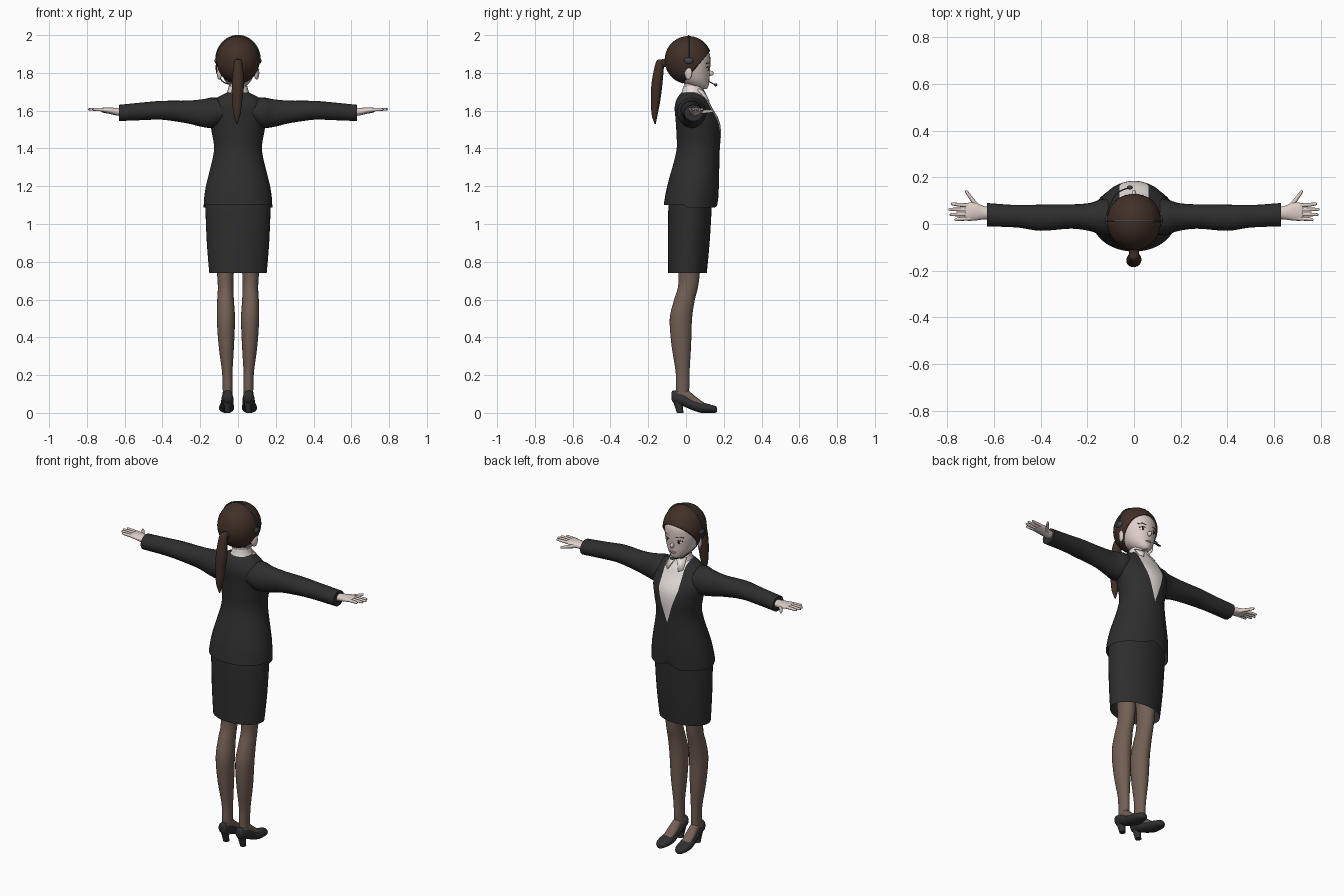
import bpy, bmesh, math
from mathutils import Vector

cube = bpy.data.objects.get("Cube")
if cube:
    bpy.data.objects.remove(cube, do_unlink=True)


def material(name, r, g, b):
    m = bpy.data.materials.new(name)
    m.use_nodes = True
    m.diffuse_color = (r, g, b, 1)
    bsdf = next(n for n in m.node_tree.nodes if n.type == 'BSDF_PRINCIPLED')
    bsdf.inputs["Base Color"].default_value = (r, g, b, 1)
    bsdf.inputs["Roughness"].default_value = .8
    return m


SUIT = material("suit charcoal", .027, .027, .028)
SHIRT = material("shirt white", .8, .74, .71)
SKIN = material("skin", .72, .61, .57)
HAIR = material("hair brown", .052, .029, .02)
TIGHTS = material("tights brown", .17, .115, .09)
SHOE = material("shoe black", .03, .03, .033)
HEADSET = material("headset grey", .05, .06, .07)
EYE = material("eye dark", .03, .02, .02)
LIP = material("lip pink", .5, .27, .25)


def finish(name, bm, *mats, angle=50):
    """Turn a bmesh into a smooth shaded object."""
    bmesh.ops.recalc_face_normals(bm, faces=bm.faces)
    mesh = bpy.data.meshes.new(name)
    bm.to_mesh(mesh)
    bm.free()
    obj = bpy.data.objects.new(name, mesh)
    bpy.context.collection.objects.link(obj)
    for m in mats:
        mesh.materials.append(m)
    bpy.ops.object.select_all(action='DESELECT')
    obj.select_set(True)
    bpy.context.view_layer.objects.active = obj
    bpy.ops.object.shade_smooth_by_angle(angle=math.radians(angle))
    return obj


def smooth_rows(rows, steps=4):
    """Catmull-Rom interpolation between section rows."""
    out = []
    last = len(rows) - 1
    for i in range(last):
        quad = [rows[max(0, min(last, i + k))] for k in (-1, 0, 1, 2)]
        for s in range(steps):
            t = s / steps
            out.append([b + t / 2 * (c - a + t * (2*a - 5*b + 4*c - d + t * (3*b - a - 3*c + d)))
                        for a, b, c, d in zip(*quad)])
    return out + [rows[-1]]


PLACE = {'x': lambda t, p, q: (t, p, q),
         'y': lambda t, p, q: (p, t, q),
         'z': lambda t, p, q: (p, q, t)}


def loft_mesh(rows, axis='z', sides=24, caps=True, flip=1):
    """Elliptical sections: position, two centre offsets, two radii."""
    bm = bmesh.new()
    rings = []
    for t, p, q, rp, rq in smooth_rows(rows):
        ring = []
        for i in range(sides):
            a = math.tau * i / sides
            x, y, z = PLACE[axis](t, p + rp * math.cos(a), q + rq * math.sin(a))
            ring.append(bm.verts.new((x * flip, y, z)))
        rings.append(ring)
    for lo, hi in zip(rings, rings[1:]):
        for i in range(sides):
            j = (i + 1) % sides
            bm.faces.new((lo[i], lo[j], hi[j], hi[i]))
    if caps:
        bm.faces.new(rings[0])
        bm.faces.new(rings[-1])
    return bm


def loft(name, rows, mat, **kw):
    return finish(name, loft_mesh(rows, **kw), mat)


def ball(name, centre, size, mat, turn=0):
    bm = bmesh.new()
    bmesh.ops.create_uvsphere(bm, u_segments=20, v_segments=12, radius=1)
    obj = finish(name, bm, mat)
    obj.location, obj.scale, obj.rotation_euler.z = centre, size, turn
    return obj


def tube(name, points, radius, mat):
    curve = bpy.data.curves.new(name, 'CURVE')
    curve.dimensions = '3D'
    curve.bevel_depth = radius
    curve.bevel_resolution = 2
    curve.use_fill_caps = True
    line = curve.splines.new('POLY')
    line.points.add(len(points) - 1)
    for pt, co in zip(line.points, points):
        pt.co = (*co, 1)
    curve.materials.append(mat)
    obj = bpy.data.objects.new(name, curve)
    bpy.context.collection.objects.link(obj)


def cut(bm, point, normal, **kw):
    bmesh.ops.bisect_plane(bm, geom=bm.verts[:] + bm.edges[:] + bm.faces[:],
                           plane_co=point, plane_no=normal, **kw)


# Jacket body, with the shirt front cut into it as a V
bm = loft_mesh([(1.1, 0, .025, .183, .143), (1.2, 0, .037, .17, .137),
                (1.38, 0, .063, .128, .115), (1.48, 0, .067, .138, .118),
                (1.55, 0, .06, .152, .115), (1.62, 0, .038, .15, .098),
                (1.665, 0, .033, .115, .08), (1.695, 0, .033, .06, .058)],
               sides=48, caps=False)
V_LOW, V_SLOPE, V_HALF = 1.36, .32, .062
for side in (-1, 1):
    cut(bm, (0, 0, V_LOW), (side, 0, -V_SLOPE))
    cut(bm, (side * V_HALF, 0, 0), (1, 0, 0))
for f in bm.faces:
    c = f.calc_center_median()
    if c.y > .05 and abs(c.x) < min(V_HALF, V_SLOPE * (c.z - V_LOW)):
        f.material_index = 1
for v in bm.verts:
    if v.co.z < 1.12 and v.co.y > 0:
        v.co.z += .03 * math.exp(-(v.co.x / .04) ** 2) - .012
finish("jacket", bm, SUIT, SHIRT)

# Skirt
loft("skirt", [(.74, 0, .008, .152, .102), (.9, 0, .015, .165, .11),
               (1.1, 0, .022, .172, .115), (1.16, 0, .03, .16, .11)],
     SUIT, sides=40, caps=False)

# Neck and shirt collar
loft("neck", [(1.64, 0, .035, .05, .05), (1.7, 0, .038, .043, .043),
              (1.8, 0, .025, .043, .045)], SKIN)
loft("shirt_collar", [(1.67, 0, .035, .072, .072), (1.7, 0, .036, .057, .058),
                      (1.73, 0, .036, .049, .05)], SHIRT, caps=False)

for side, label in ((1, "left"), (-1, "right")):
    # Collar points
    bm = bmesh.new()
    corners = [(.002, .092, 1.715), (.05, .065, 1.715), (.058, .11, 1.66), (.035, .125, 1.65)]
    bm.faces.new([bm.verts.new((side * x, y, z)) for x, y, z in corners])
    flap = finish(label + "_collar_point", bm, SHIRT)
    flap.modifiers.new("thickness", 'SOLIDIFY').thickness = .006

    # Sleeve
    loft(label + "_sleeve", [(.06, .03, 1.6, .07, .06), (.13, .03, 1.59, .078, .08),
                             (.19, .03, 1.587, .06, .073), (.27, .032, 1.593, .052, .06),
                             (.4, .027, 1.602, .056, .05), (.5, .033, 1.597, .048, .047),
                             (.63, .04, 1.588, .05, .043)], SUIT, axis='x', flip=side)
    # Hand with four fingers and a thumb
    loft(label + "_palm", [(.6, .045, 1.592, .026, .022), (.64, .048, 1.594, .028, .02),
                           (.68, .053, 1.6, .038, .017), (.715, .052, 1.604, .038, .012),
                           (.725, .052, 1.604, .03, .008)], SKIN, axis='x', flip=side)
    for n, (y, tip, end) in enumerate(((.024, .77, .018), (.042, .79, .04),
                                       (.061, .795, .063), (.079, .785, .086))):
        loft(f"{label}_finger_{n + 1}",
             [(.7, y, 1.604, .009, .009), (.75, (y + end) / 2, 1.606, .008, .008),
              (tip - .006, end, 1.607, .006, .006), (tip, end, 1.607, .002, .002)],
             SKIN, axis='x', sides=10, flip=side)
    loft(label + "_thumb", [(.07, .665, 1.594, .014, .012), (.1, .69, 1.595, .011, .01),
                            (.135, .715, 1.597, .008, .007), (.145, .718, 1.597, .002, .002)],
         SKIN, axis='y', sides=10, flip=side)

    # Leg and instep
    loft(label + "_leg", [(.07, .055, -.02, .026, .03), (.14, .055, -.018, .026, .036),
                          (.22, .057, -.018, .028, .037), (.36, .062, -.025, .041, .052),
                          (.5, .064, -.027, .048, .059), (.6, .066, -.008, .044, .055),
                          (.7, .066, .015, .042, .054), (.95, .072, .02, .06, .07)],
         TIGHTS, flip=side)
    loft(label + "_instep", [(-.05, .055, .09, .024, .03), (0, .056, .09, .026, .036),
                             (.05, .058, .06, .03, .027), (.1, .06, .035, .028, .015)],
         TIGHTS, axis='y', flip=side)
    # Court shoe: body and heel
    loft(label + "_shoe", [(-.077, .055, .09, .012, .018), (-.065, .055, .086, .026, .033),
                           (-.02, .056, .072, .032, .034), (.03, .058, .046, .034, .03),
                           (.08, .06, .029, .04, .029), (.13, .062, .022, .036, .022),
                           (.158, .062, .018, .022, .017), (.165, .062, .016, .008, .008)],
         SHOE, axis='y', flip=side)
    loft(label + "_shoe_heel", [(0, .055, -.03, .016, .018), (.03, .055, -.037, .018, .021),
                                (.08, .055, -.042, .027, .032)], SHOE, sides=16, flip=side)

    # Ear, eye, brow and headset pad
    ball(label + "_ear", (side * .099, .012, 1.8), (.012, .021, .036), SKIN, side * -.4)
    ball(label + "_eye_white", (side * .038, .114, 1.822), (.017, .006, .009), SHIRT, side * -.42)
    ball(label + "_iris", (side * .037, .118, 1.822), (.008, .004, .009), EYE, side * -.42)
    tube(label + "_lash", [(side * x, y, z) for x, y, z in
                           ((.02, .123, 1.828), (.037, .12, 1.833), (.056, .109, 1.828))],
         .0025, EYE)
    tube(label + "_brow", [(side * x, y, z) for x, y, z in
                           ((.018, .126, 1.847), (.04, .119, 1.854), (.062, .106, 1.848))],
         .0025, HAIR)
    ball(label + "_ear_pad", (side * .113, .014, 1.865), (.011, .024, .017), HEADSET)

# Head with nose and lips
loft("head", [(1.715, 0, .088, .018, .022), (1.73, 0, .069, .043, .05),
              (1.76, 0, .046, .07, .077), (1.8, 0, .03, .088, .096),
              (1.85, 0, .022, .1, .107), (1.9, 0, .018, .1, .107),
              (1.95, 0, .015, .07, .08), (1.975, 0, .01, .03, .04)], SKIN, sides=32)
ball("nose", (0, .127, 1.798), (.01, .019, .014), SKIN)
ball("lips", (0, .12, 1.755), (.019, .007, .006), LIP)

# Hair cap, cut along a slanting hairline
bm = bmesh.new()
bmesh.ops.create_uvsphere(bm, u_segments=40, v_segments=24, radius=1)
for v in bm.verts:
    v.co = Vector((v.co.x * .115, v.co.y * .125 + .012, v.co.z * .127 + 1.868))
cut(bm, (0, .022, 1.79), (0, .13, -.11), clear_outer=True)
hair = finish("hair", bm, HAIR)
shell = hair.modifiers.new("thickness", 'SOLIDIFY')
shell.thickness = .014

# Ponytail and its knot
ball("hair_knot", (0, -.118, 1.852), (.022, .024, .022), HAIR)
loft("ponytail", [(1.872, 0, -.132, .008, .008), (1.855, 0, -.138, .022, .022),
                  (1.75, 0, -.153, .032, .029), (1.66, -.004, -.16, .028, .025),
                  (1.58, -.005, -.166, .018, .016), (1.53, -.006, -.163, .003, .003)], HAIR)

# Headset band, boom and microphone
arc = [math.pi * i / 24 for i in range(25)]
tube("headset_band", [(.117 * math.cos(a), .014, 1.868 + .129 * math.sin(a)) for a in arc],
     .004, HEADSET)
boom = smooth_rows([(-.114, .014, 1.86), (-.112, .06, 1.8),
                    (-.075, .13, 1.75), (-.02, .156, 1.737)])
tube("microphone_boom", boom, .003, HEADSET)
ball("microphone", (-.018, .157, 1.737), (.013, .009, .008), HEADSET)
